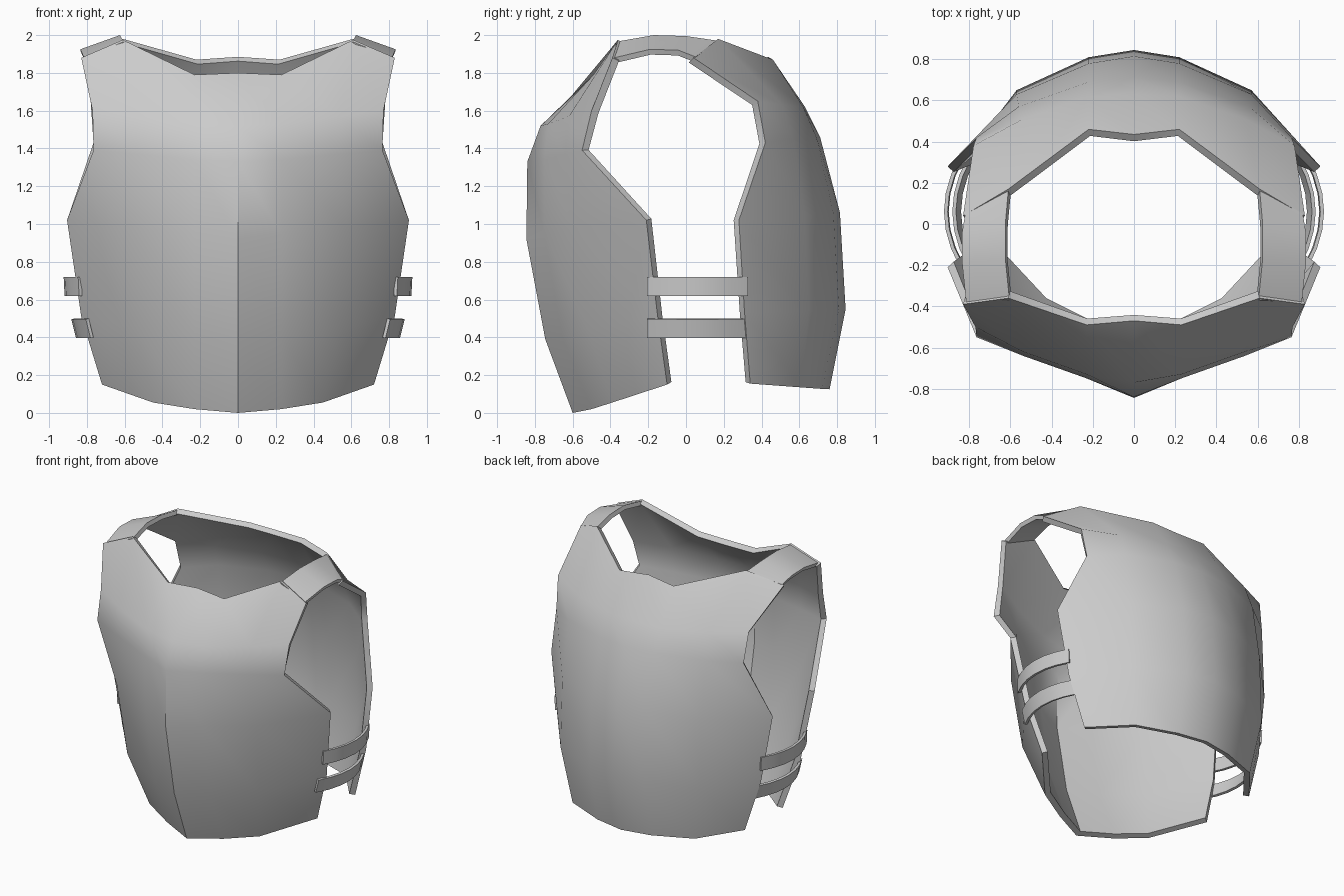
import bpy, math

if "Cube" in bpy.data.objects:
    bpy.data.objects.remove(bpy.data.objects["Cube"])


def build(name, rows, flip, thickness):
    """Skin a grid of points, thicken it inward and smooth it."""
    n = len(rows[0])
    verts = [p for r in rows for p in r]
    faces = []
    for i in range(len(rows) - 1):
        for j in range(n - 1):
            a = i * n + j
            f = (a, a + n, a + n + 1, a + 1)
            faces.append(f[::-1] if flip else f)
    me = bpy.data.meshes.new(name)
    me.from_pydata(verts, [], faces)
    ob = bpy.data.objects.new(name, me)
    bpy.context.collection.objects.link(ob)
    sol = ob.modifiers.new("Thickness", 'SOLIDIFY')
    sol.thickness = thickness
    sol.offset = -1
    sol.use_even_offset = True
    bpy.ops.object.select_all(action='DESELECT')
    ob.select_set(True)
    bpy.context.view_layer.objects.active = ob
    bpy.ops.object.convert(target='MESH')
    bpy.ops.object.shade_smooth_by_angle(angle=math.radians(42))
    return ob


def mirrored(half):
    """Half rows start on the centre line; add the -x side."""
    return [[(-x, y, z) for x, y, z in r[:0:-1]] + r for r in half]


# Breastplate: rows from neckline to hem, centre to side
front = [
    [(0, -.47, 1.80), (.23, -.49, 1.79), (.61, -.36, 1.975), (.83, -.39, 1.88)],
    [(0, -.77, 1.52), (.23, -.73, 1.53), (.54, -.62, 1.57), (.77, -.50, 1.60)],
    [(0, -.84, 1.33), (.23, -.75, 1.34), (.54, -.64, 1.37), (.765, -.55, 1.39)],
    [(0, -.845, .92), (.23, -.75, .95), (.57, -.60, .98), (.905, -.21, 1.02)],
    [(0, -.745, .39), (.23, -.655, .40), (.54, -.52, .45), (.83, -.15, .51)],
    [(0, -.60, .0), (.23, -.50, .02), (.45, -.39, .055), (.72, -.10, .15)],
]
build("breastplate", mirrored(front), False, .04)

# Backplate
back = [
    [(0, .435, 1.885), (.22, .46, 1.87), (.61, .17, 1.98), (.83, .04, 1.88)],
    [(0, .63, 1.62), (.22, .62, 1.62), (.54, .51, 1.63), (.78, .38, 1.65)],
    [(0, .71, 1.46), (.22, .69, 1.46), (.56, .57, 1.45), (.765, .42, 1.43)],
    [(0, .815, 1.06), (.22, .78, 1.06), (.57, .63, 1.04), (.905, .28, 1.02)],
    [(0, .845, .55), (.22, .81, .55), (.57, .65, .54), (.83, .31, .53)],
    [(0, .76, .125), (.22, .72, .127), (.50, .61, .135), (.72, .34, .155)],
]
build("backplate", mirrored(back), True, .04)

for s, side in ((1, "right"), (-1, "left")):
    # Shoulder strap: (inner x, inner y, inner z), (outer ...)
    path = [((.605, -.37, 1.965), (.815, -.38, 1.88)),
            ((.625, -.17, 2.0), (.835, -.19, 1.925)),
            ((.625, .0, 1.995), (.835, -.04, 1.92)),
            ((.61, .17, 1.97), (.82, .05, 1.885))]
    build("shoulder_strap_" + side,
          [[(s * x, y, z) for x, y, z in pair] for pair in path], s > 0, .03)

    # Side straps bowing outward between the two plates
    for k, (zt, zb, xt, xb) in enumerate(((.72, .62, .905, .90), (.50, .40, .865, .84))):
        arc = []
        for i in range(7):
            t = -1 + i / 3
            y = .06 + .26 * t
            arc.append([(s * (xt - .075 * t * t), y, zt), (s * (xb - .075 * t * t), y, zb)])
        build(f"side_strap_{k + 1}_{side}", arc, s < 0, .018)
